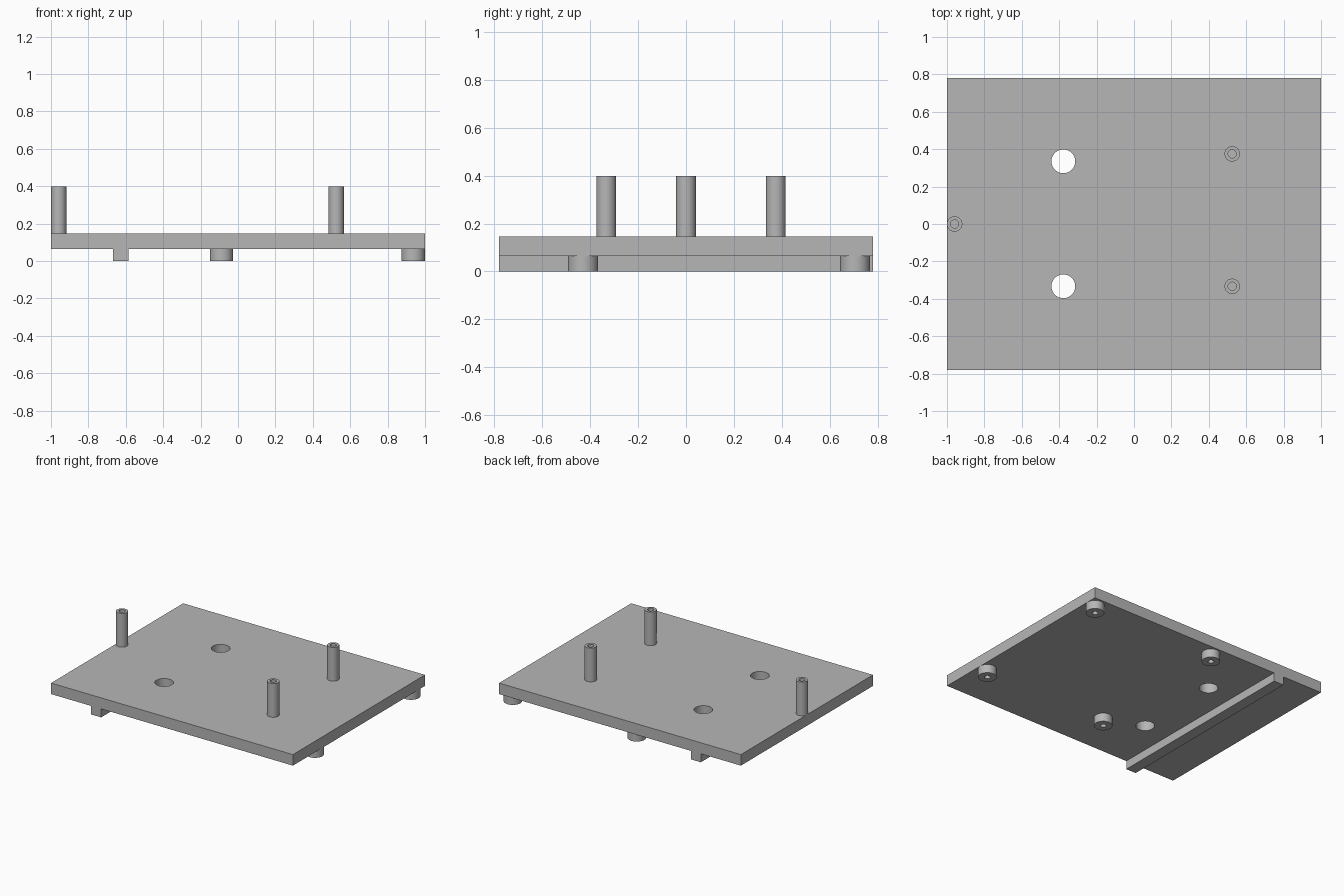
import bpy
import bmesh
from math import cos, sin, tau, radians

cube = bpy.data.objects.get("Cube")
if cube:
    bpy.data.objects.remove(cube, do_unlink=True)

# Single matte grey for every part
GREY = (0.47, 0.47, 0.47, 1)
grey = bpy.data.materials.new("plain grey")
grey.use_nodes = True
grey.diffuse_color = GREY
grey.node_tree.nodes["Principled BSDF"].inputs["Base Color"].default_value = GREY

FOOT_TOP, PLATE_TOP, POST_TOP = 0.0635, 0.146, 0.398
HALF_X, HALF_Y = 1.0, 0.78
SINK = 0.01  # overlap of posts and feet with the plate


def finish(bm, name):
    bmesh.ops.recalc_face_normals(bm, faces=bm.faces)
    mesh = bpy.data.meshes.new(name)
    bm.to_mesh(mesh)
    bm.free()
    mesh.materials.append(grey)
    obj = bpy.data.objects.new(name, mesh)
    bpy.context.collection.objects.link(obj)
    return obj


def smooth(obj):
    bpy.ops.object.select_all(action="DESELECT")
    obj.select_set(True)
    bpy.context.view_layer.objects.active = obj
    bpy.ops.object.shade_smooth_by_angle(angle=radians(30))


def box(name, x0, x1, y0, y1, z0, z1):
    bm = bmesh.new()
    bmesh.ops.create_cube(bm, size=1)
    for v in bm.verts:
        v.co = (x0 + (v.co.x + 0.5) * (x1 - x0),
                y0 + (v.co.y + 0.5) * (y1 - y0),
                z0 + (v.co.z + 0.5) * (z1 - z0))
    return finish(bm, name)


def tube(name, x, y, z0, z1, outer, inner, sides=48):
    """Closed ring-shaped solid standing on z."""
    bm = bmesh.new()
    profile = [(outer, z0), (outer, z1), (inner, z1), (inner, z0)]
    rings = [[bm.verts.new((x + r * cos(tau * i / sides), y + r * sin(tau * i / sides), z))
              for i in range(sides)] for r, z in profile]
    for k, ring in enumerate(rings):
        after = rings[(k + 1) % len(rings)]
        for i in range(sides):
            j = (i + 1) % sides
            bm.faces.new((ring[i], ring[j], after[j], after[i]))
    smooth(finish(bm, name))


# Base plate with two round through holes
plate = box("base_plate", -HALF_X, HALF_X, -HALF_Y, HALF_Y, FOOT_TOP, PLATE_TOP)
for y in (-0.333, 0.335):
    bm = bmesh.new()
    bmesh.ops.create_cone(bm, cap_ends=True, segments=64, radius1=0.0635, radius2=0.0635, depth=1)
    cutter = finish(bm, "hole_cutter")
    cutter.location = (-0.378, y, 0.1)
    cutter.hide_render = True
    cut = plate.modifiers.new("hole", "BOOLEAN")
    cut.operation, cut.solver, cut.object = "DIFFERENCE", "EXACT", cutter
    bpy.context.view_layer.objects.active = plate
    bpy.ops.object.modifier_apply(modifier=cut.name)
    bpy.data.objects.remove(cutter, do_unlink=True)
smooth(plate)

# Locating bar across the underside
box("underside_bar", -0.669, -0.586, -HALF_Y, HALF_Y, 0, FOOT_TOP + SINK / 2)

# Hollow standoff posts on top
for name, x, y in (("right_post", -0.959, 0),
                   ("left_back_post", 0.525, 0.375),
                   ("left_front_post", 0.525, -0.333)):
    tube(name, x, y, PLATE_TOP - SINK, POST_TOP, 0.041, 0.022)

# Short feet with screw holes underneath
for side, x in (("inner", -0.088), ("outer", 0.937)):
    for end, y in (("front", -0.43), ("back", 0.706)):
        tube(f"{side}_{end}_foot", x, y, 0, FOOT_TOP + SINK, 0.0625, 0.02)
